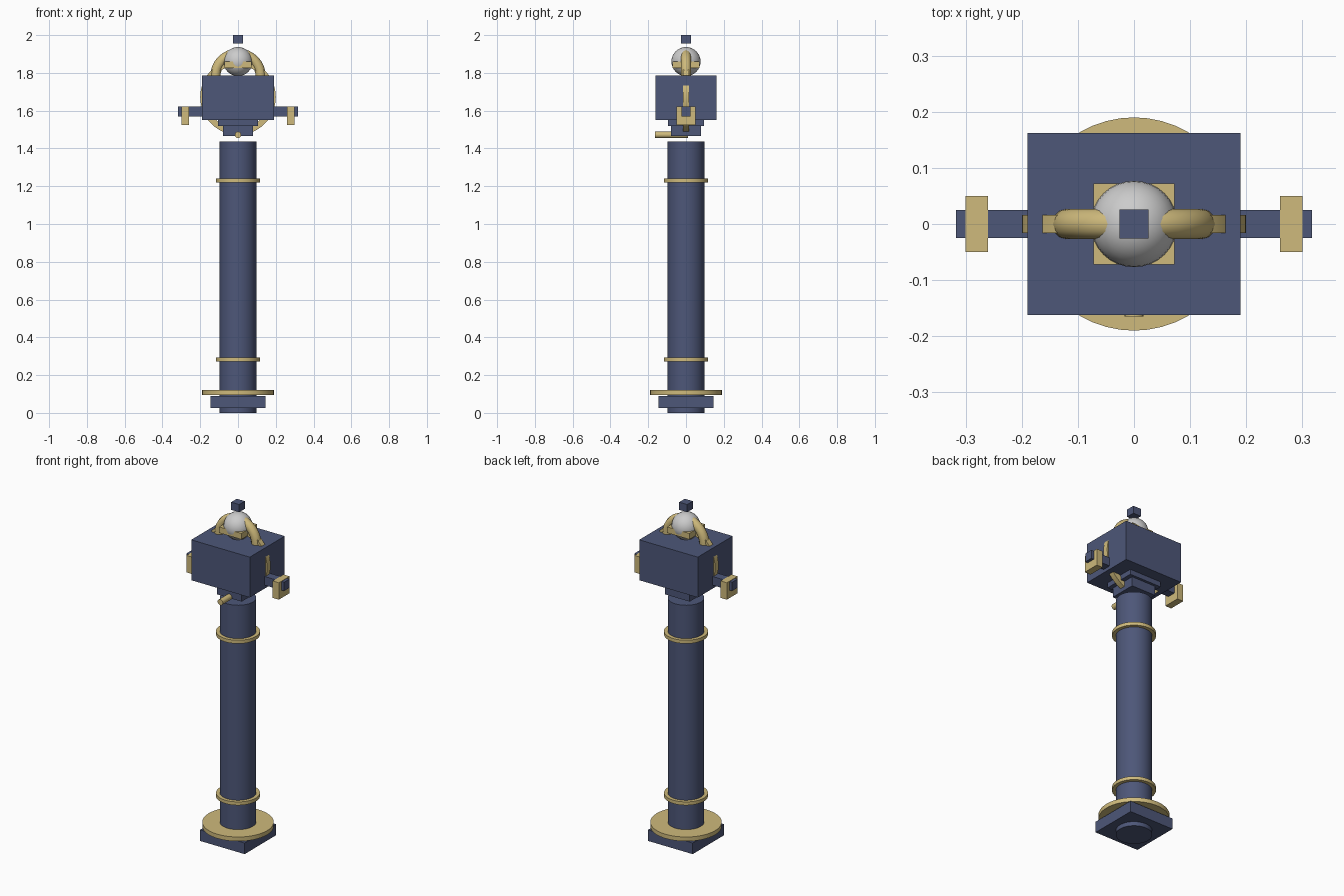
import bpy, math
from mathutils import Matrix

if "Cube" in bpy.data.objects:
    bpy.data.objects.remove(bpy.data.objects["Cube"])


def material(name, color):
    m = bpy.data.materials.new(name)
    m.diffuse_color = color
    m.use_nodes = True
    m.node_tree.nodes["Principled BSDF"].inputs["Base Color"].default_value = m.diffuse_color
    return m


NAVY = material("navy", (0.075, 0.095, 0.19, 1))
GOLD = material("gold", (0.62, 0.49, 0.20, 1))


def finish(name, mat, smooth=False):
    ob = bpy.context.object
    ob.name = name
    if mat:
        ob.data.materials.append(mat)
    if smooth:
        bpy.ops.object.shade_smooth_by_angle(angle=math.radians(35))
    return ob


def box(name, mat, x0, x1, hy, z0, z1):
    bpy.ops.mesh.primitive_cube_add(size=1)
    ob = finish(name, mat)
    ob.data.transform(Matrix.Translation(((x0 + x1) / 2, 0, (z0 + z1) / 2))
                      @ Matrix.Diagonal((x1 - x0, 2 * hy, z1 - z0, 1)))
    return ob


def cylinder(name, mat, r, z0, z1, sides=48):
    bpy.ops.mesh.primitive_cylinder_add(vertices=sides, radius=r, depth=z1 - z0,
                                        location=(0, 0, (z0 + z1) / 2))
    return finish(name, mat, True)


def band(name, mat, r_in, r_out, h, sides=48):
    """Flat ring of rectangular section about the local z axis."""
    prof = [(r_in, -h), (r_out, -h), (r_out, h), (r_in, h)]
    verts, faces = [], []
    for i in range(sides):
        a = 2 * math.pi * i / sides
        verts += [(r * math.cos(a), r * math.sin(a), z) for r, z in prof]
        j = (i + 1) % sides
        for k in range(4):
            n = (k + 1) % 4
            faces.append((i * 4 + k, j * 4 + k, j * 4 + n, i * 4 + n)[::-1])
    me = bpy.data.meshes.new(name)
    me.from_pydata(verts, [], [f[::-1] for f in faces])
    ob = bpy.data.objects.new(name, me)
    bpy.context.collection.objects.link(ob)
    bpy.ops.object.select_all(action='DESELECT')
    bpy.context.view_layer.objects.active = ob
    ob.select_set(True)
    return finish(name, mat, True)


# Column, foot and collars
cylinder("column", NAVY, 0.097, 0.0, 1.437)
box("foot_block", NAVY, -0.145, 0.145, 0.145, 0.025, 0.09)
cylinder("foot_disc", GOLD, 0.19, 0.095, 0.12)
for label, z in (("lower", 0.282), ("upper", 1.231)):
    band(label + "_collar", GOLD, 0.09, 0.117, 0.01).location.z = z

# Neck and head
box("neck_block", NAVY, -0.08, 0.08, 0.08, 1.465, 1.52)
box("neck_plate", NAVY, -0.105, 0.105, 0.095, 1.52, 1.55)
box("head_box", NAVY, -0.19, 0.19, 0.162, 1.55, 1.787)

# Spout below the neck, pointing forward
bpy.ops.mesh.primitive_cylinder_add(vertices=16, radius=0.017, depth=0.175,
                                    location=(0, -0.0775, 1.472),
                                    rotation=(math.pi / 2, 0, 0))
finish("spout", GOLD, True)

# Upright hoop running through the head
hoop = band("hoop", GOLD, 0.168, 0.20, 0.016)
hoop.rotation_euler.x = math.pi / 2
hoop.location.z = 1.672

# Handle arch over the globe
bpy.ops.mesh.primitive_torus_add(major_radius=0.12, minor_radius=0.027,
                                 major_segments=32, minor_segments=12,
                                 location=(0, 0, 1.782),
                                 rotation=(math.pi / 2, 0, 0))
finish("handle_arch", GOLD, True)

# Globe, its square collar and the top cube
bpy.ops.mesh.primitive_uv_sphere_add(segments=32, ring_count=16, radius=0.077,
                                     location=(0, 0, 1.86))
finish("globe", None, True)
box("globe_collar", GOLD, -0.072, 0.072, 0.072, 1.825, 1.86)
box("top_cube", NAVY, -0.026, 0.026, 0.026, 1.955, 2.0)

# Side arms with hanging blocks
box("cross_arm", NAVY, -0.317, 0.317, 0.025, 1.57, 1.621)
for label, x0, x1 in (("left", -0.30, -0.26), ("right", 0.26, 0.30)):
    box(label + "_arm_block", GOLD, x0, x1, 0.05, 1.524, 1.623)
